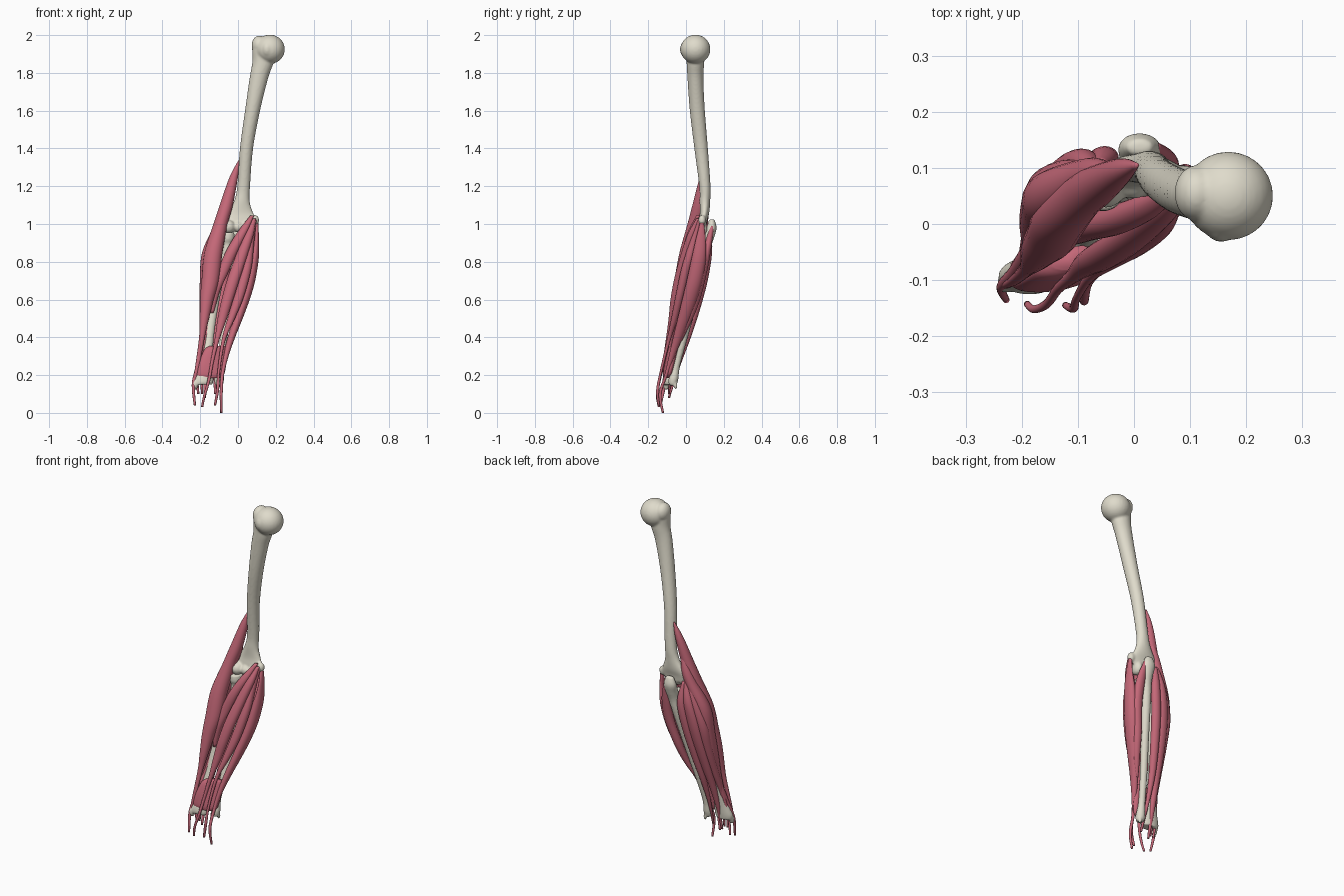
import bpy, bmesh, math
from mathutils import Matrix, Vector


def material(name, color):
    m = bpy.data.materials.new(name)
    m.diffuse_color = color
    return m


BONE = material("bone", (0.74, 0.71, 0.60, 1))
MUSCLE = material("muscle", (0.56, 0.14, 0.19, 1))


def full(s):
    # station: z, x, y, rx, [ry], [rotation in degrees]
    s = list(s)
    if len(s) == 4:
        s.append(s[3])
    if len(s) == 5:
        s.append(0)
    return s


def catmull(stations, steps):
    p = [full(s) for s in stations]
    out = []
    for i in range(len(p) - 1):
        a, b, c, d = p[max(i - 1, 0)], p[i], p[i + 1], p[min(i + 2, len(p) - 1)]
        for k in range(steps):
            t = k / steps
            out.append([0.5 * (2 * q + (r - o) * t + (2 * o - 5 * q + 4 * r - s) * t * t
                               + (3 * q - o - 3 * r + s) * t ** 3)
                        for o, q, r, s in zip(a, b, c, d)])
    return out + [p[-1]]


def loft(bm, stations, sides=20, steps=5):
    # horizontal elliptical sections joined into a closed skin
    rings = []
    for z, x, y, rx, ry, rot in catmull(stations, steps):
        rx, ry, ang = max(rx, 0.003), max(ry, 0.003), math.radians(rot)
        ring = []
        for k in range(sides):
            a = 2 * math.pi * k / sides
            u, v = rx * math.cos(a), ry * math.sin(a)
            ring.append(bm.verts.new((x + u * math.cos(ang) - v * math.sin(ang),
                                      y + u * math.sin(ang) + v * math.cos(ang), z)))
        rings.append(ring)
    for r, s in zip(rings, rings[1:]):
        for k in range(sides):
            n = (k + 1) % sides
            bm.faces.new((r[k], s[k], s[n], r[n]))
    bm.faces.new(rings[0])
    bm.faces.new(rings[-1][::-1])


def finish(name, bm, mat):
    bmesh.ops.recalc_face_normals(bm, faces=bm.faces)
    me = bpy.data.meshes.new(name)
    bm.to_mesh(me)
    bm.free()
    me.materials.append(mat)
    for p in me.polygons:
        p.use_smooth = True
    ob = bpy.data.objects.new(name, me)
    bpy.context.collection.objects.link(ob)
    return ob


def muscle(name, stations):
    bm = bmesh.new()
    loft(bm, stations)
    return finish(name, bm, MUSCLE)


def bone(name, stations, knobs=()):
    # shaft plus rounded knobs, fused into one skin
    bm = bmesh.new()
    loft(bm, stations, 24, 6)
    for x, y, z, rx, ry, rz in knobs:
        bmesh.ops.create_uvsphere(bm, u_segments=28, v_segments=18, radius=1,
                                  matrix=Matrix.Translation((x, y, z)) @ Matrix.Diagonal((rx, ry, rz, 1)))
    ob = finish(name, bm, BONE)
    rm = ob.modifiers.new("fuse", 'REMESH')
    rm.mode, rm.voxel_size, rm.use_smooth_shade = 'VOXEL', 0.006, True
    sm = ob.modifiers.new("soften", 'SMOOTH')
    sm.factor, sm.iterations = 0.5, 4
    return ob


# Bones
bone("humerus",
     [(1.97, .125, .05, .04, .04), (1.93, .125, .05, .05, .047), (1.86, .132, .05, .056, .047),
      (1.77, .11, .05, .049, .042), (1.6, .077, .06, .040, .040), (1.4, .045, .08, .035, .036),
      (1.2, .030, .10, .034, .030), (1.12, .020, .10, .042, .028), (1.06, .012, .098, .068, .025),
      (1.02, .008, .09, .088, .023), (.985, 0, .085, .075, .022)],
     [(.168, .05, 1.925, .080, .079, .077),     # head
      (.112, .055, 1.945, .040, .050, .052),    # greater tubercle
      (.155, -.005, 1.925, .028, .027, .04),    # lesser tubercle
      (-.05, .065, .985, .036, .036, .036),     # capitulum
      (0, .075, .985, .03, .03, .03),           # trochlea
      (.042, .075, .975, .026, .038, .04),
      (.09, .085, 1.02, .022, .02, .028)])      # medial epicondyle

bone("ulna",
     [(1.025, .01, .137, .022, .014), (.98, .01, .135, .038, .027), (.93, .01, .118, .036, .032),
      (.88, .005, .098, .034, .036), (.8, -.008, .088, .028, .03), (.6, -.04, .042, .023),
      (.4, -.075, -.01, .02), (.25, -.096, -.05, .019), (.18, -.10, -.066, .026), (.145, -.10, -.07, .02)],
     [(.01, .065, .905, .034, .028, .026), (-.088, -.055, .145, .01, .01, .02)])

bone("radius",
     [(.955, -.055, .06, .036), (.92, -.055, .06, .037), (.885, -.056, .058, .025),
      (.8, -.065, .048, .027), (.7, -.10, .028, .024), (.5, -.14, -.012, .026, .022),
      (.35, -.16, -.05, .028, .023), (.25, -.175, -.077, .042, .027),
      (.18, -.185, -.092, .056, .032), (.15, -.187, -.095, .052, .03)],
     [(-.228, -.105, .15, .016, .018, .03)])

# Outer side and back of the forearm
muscle("brachioradialis",
       [(1.335, .005, .105, .004), (1.25, -.022, .095, .022, .022), (1.1, -.062, .07, .035, .036),
        (1.0, -.092, .05, .038, .042), (.85, -.13, .01, .048, .044), (.7, -.147, -.022, .046, .040),
        (.6, -.165, -.042, .036, .034), (.5, -.178, -.062, .025, .024), (.4, -.191, -.08, .015, .013),
        (.25, -.215, -.102, .011, .008), (.15, -.235, -.11, .007)])
muscle("long_radial_extensor",
       [(1.17, -.04, .095, .006), (1.08, -.062, .09, .026, .026), (1.0, -.088, .082, .034, .034),
        (.85, -.148, .052, .042, .044), (.7, -.164, .03, .038, .042), (.55, -.178, -.005, .026, .032),
        (.4, -.188, -.045, .012, .018), (.2, -.215, -.08, .008), (.1, -.21, -.09, .006)])
muscle("short_radial_extensor",
       [(1.03, -.075, .095, .008), (.9, -.115, .085, .03), (.75, -.155, .065, .034),
        (.6, -.165, .03, .031), (.45, -.178, -.015, .022), (.3, -.195, -.06, .010), (.1, -.19, -.09, .006)])
muscle("finger_extensor",
       [(1.01, -.07, .10, .01), (.9, -.09, .108, .028, .026), (.78, -.112, .096, .036, .028),
        (.65, -.130, .068, .035, .028), (.5, -.147, .025, .029, .024), (.35, -.162, -.022, .020, .018),
        (.22, -.172, -.056, .013, .010), (.08, -.175, -.09, .006)])
muscle("ulnar_extensor",
       [(1.0, -.06, .105, .01), (.88, -.052, .118, .025, .021), (.72, -.073, .096, .027, .023),
        (.55, -.098, .053, .024, .022), (.4, -.118, .008, .018), (.25, -.125, -.04, .010), (.1, -.12, -.085, .006)])
muscle("long_thumb_abductor",
       [(.6, -.125, .018, .008), (.48, -.155, -.012, .02), (.36, -.185, -.05, .018),
        (.25, -.212, -.085, .012), (.15, -.236, -.112, .009), (.04, -.228, -.135, .006)])

# Inner side and front of the forearm
muscle("round_pronator",
       [(1.045, .075, .065, .010), (.96, .025, .032, .026, .022), (.86, -.03, .008, .032, .026),
        (.75, -.078, -.006, .030, .023), (.65, -.115, -.018, .022, .02), (.53, -.138, -.022, .01)])
muscle("radial_flexor",
       [(1.03, .085, .065, .010), (.95, .06, .033, .024, .022), (.85, .025, .002, .030, .026),
        (.72, -.02, -.034, .033, .026), (.6, -.056, -.056, .031, .026), (.5, -.083, -.071, .025, .021),
        (.4, -.108, -.092, .014, .013), (.28, -.135, -.115, .009), (.17, -.155, -.142, .008),
        (.09, -.178, -.152, .007), (.03, -.19, -.143, .006)])
muscle("long_palm_muscle",
       [(1.02, .09, .07, .008), (.9, .066, .04, .019, .022), (.77, .046, .002, .026, .025),
        (.62, .006, -.032, .027, .023), (.5, -.036, -.06, .02, .018), (.38, -.078, -.093, .010),
        (.22, -.102, -.132, .007), (.12, -.108, -.15, .008), (.04, -.122, -.145, .006)])
muscle("ulnar_flexor",
       [(1.01, .097, .085, .010), (.92, .099, .078, .012, .026), (.82, .086, .068, .024, .038),
        (.7, .06, .046, .031, .042), (.6, .033, .02, .029, .04), (.5, .0, -.01, .025, .034),
        (.4, -.035, -.042, .02, .026), (.3, -.064, -.075, .014, .016), (.2, -.083, -.105, .009),
        (.1, -.089, -.137, .008), (0, -.088, -.122, .006)])
muscle("ulnar_flexor_elbow_head",
       [(.99, .035, .138, .01), (.88, .05, .115, .026, .020), (.75, .05, .088, .028, .024),
        (.6, .02, .05, .025, .025), (.48, -.01, .01, .018), (.38, -.045, -.03, .008)])

# Flat muscle across the front of the wrist
muscle("square_pronator",
       [(.355, -.105, -.06, .045, .020, 12), (.335, -.12, -.07, .06, .024, 14),
        (.27, -.133, -.086, .073, .024, 12), (.21, -.145, -.097, .074, .023, 8),
        (.185, -.155, -.1, .06, .018, 5)])
